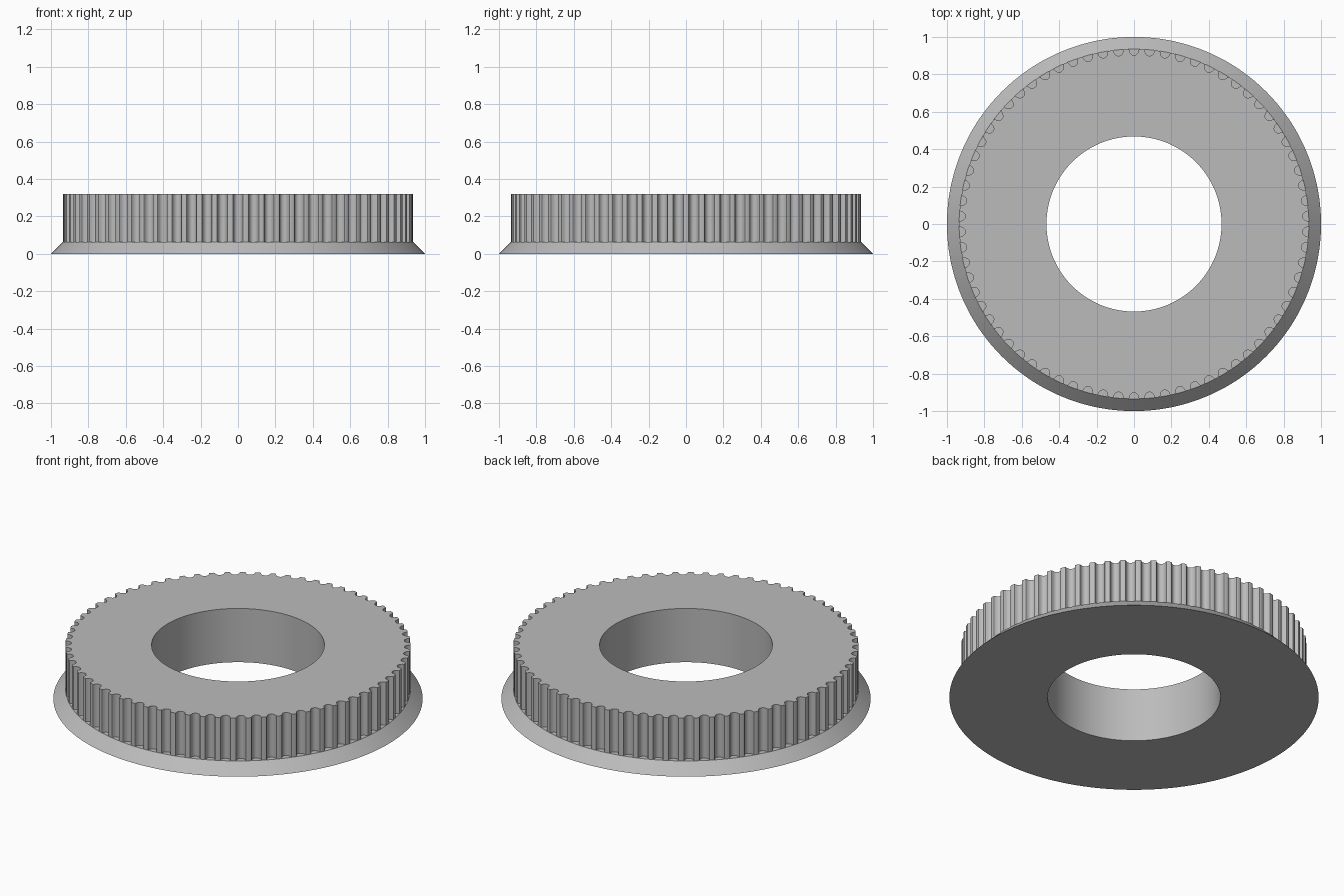
import bpy
import bmesh
from math import atan2, cos, sin, pi

if "Cube" in bpy.data.objects:
    bpy.data.objects.remove(bpy.data.objects["Cube"])

TEETH = 70
BORE, RIM, FLANGE = 0.468, 0.935, 1.0
FLANGE_TOP, TOP = 0.064, 0.321

# Half of one rounded belt groove: sideways offset and depth below the rim
HALF = [(0.0317, 0), (0.0275, 0.0016), (0.0254, 0.0055), (0.0246, 0.0101),
        (0.0214, 0.0188), (0.0152, 0.027), (0.0075, 0.0313)]
groove = [(-x, d) for x, d in HALF] + [(0, 0.0324)] + [(x, d) for x, d in reversed(HALF)]

# Polar outline of the toothed rim: angle and radius, one groove centred on +y
outline = []
for i in range(TEETH):
    centre = pi / 2 + i * 2 * pi / TEETH
    outline += [(centre + atan2(x, RIM - d), RIM - d) for x, d in groove]
    outline.append((centre + pi / TEETH, RIM))

bm = bmesh.new()


def ring(z, radius=None):
    """Closed ring of vertices; without a radius it follows the teeth."""
    return [bm.verts.new(((radius or r) * cos(a), (radius or r) * sin(a), z))
            for a, r in outline]


# Cross-section walked round from the bore, over the flange and teeth, and back
rings = [ring(0, BORE), ring(0, FLANGE), ring(FLANGE_TOP, RIM),
         ring(FLANGE_TOP), ring(TOP), ring(TOP, BORE)]
n = len(outline)
for k, lower in enumerate(rings):
    upper = rings[(k + 1) % len(rings)]
    for i in range(n):
        j = (i + 1) % n
        bm.faces.new((lower[i], lower[j], upper[j], upper[i]))

bmesh.ops.remove_doubles(bm, verts=bm.verts, dist=0.0001)
bmesh.ops.recalc_face_normals(bm, faces=bm.faces)
mesh = bpy.data.meshes.new("belt_pulley")
bm.to_mesh(mesh)
bm.free()

# Plain grey finish
grey = bpy.data.materials.new("grey")
grey.use_nodes = True
colour = (0.5, 0.5, 0.5, 1)
grey.diffuse_color = colour
grey.node_tree.nodes["Principled BSDF"].inputs["Base Color"].default_value = colour
mesh.materials.append(grey)

pulley = bpy.data.objects.new("belt_pulley", mesh)
bpy.context.collection.objects.link(pulley)
bpy.ops.object.select_all(action="DESELECT")
pulley.select_set(True)
bpy.context.view_layer.objects.active = pulley
bpy.ops.object.shade_smooth_by_angle(angle=pi / 6)
